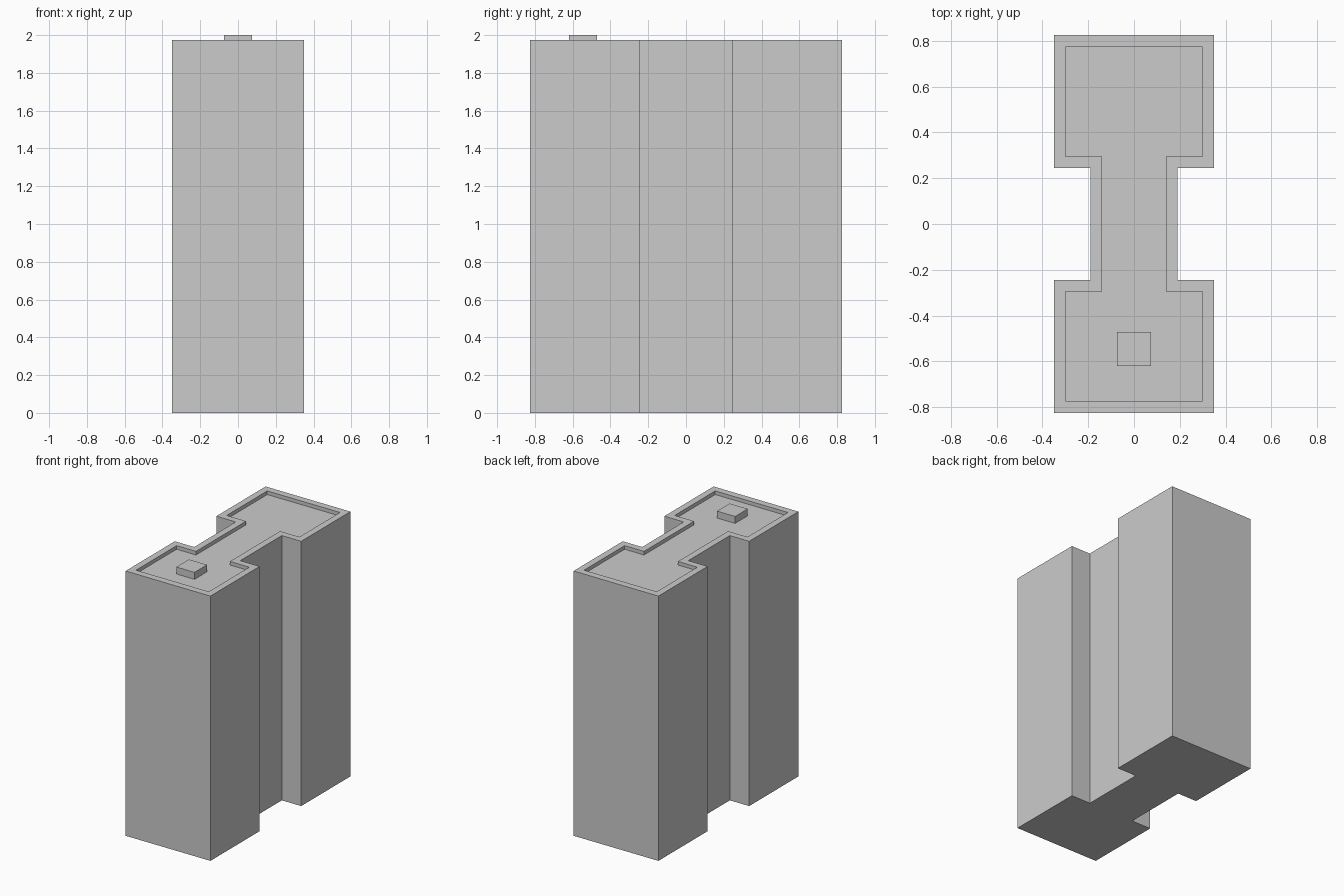
import bpy, bmesh

if "Cube" in bpy.data.objects:
    bpy.data.objects.remove(bpy.data.objects["Cube"])


def loft(name, loops):
    """Skin a stack of matching closed loops and cap both ends."""
    bm = bmesh.new()
    rings = [[bm.verts.new(p) for p in loop] for loop in loops]
    n = len(rings[0])
    for a, b in zip(rings, rings[1:]):
        for i in range(n):
            j = (i + 1) % n
            bm.faces.new((a[i], a[j], b[j], b[i]))
    bm.faces.new(rings[0][::-1])
    bm.faces.new(rings[-1])
    bmesh.ops.recalc_face_normals(bm, faces=bm.faces)
    mesh = bpy.data.meshes.new(name)
    bm.to_mesh(mesh)
    bm.free()
    obj = bpy.data.objects.new(name, mesh)
    bpy.context.collection.objects.link(obj)
    return obj


def dumbbell(half_w, half_l, waist_w, waist_l, z):
    """Symmetric H-shaped floor plan, counter-clockwise, at height z."""
    right = [(half_w, -half_l), (half_w, -waist_l), (waist_w, -waist_l),
             (waist_w, waist_l), (half_w, waist_l), (half_w, half_l)]
    return [(x, y, z) for x, y in right + [(-x, -y) for x, y in right]]


# Tower body with parapet and sunken flat roof
TOP, ROOF = 1.975, 1.948
outer = (0.35, 0.825, 0.19, 0.245)
inner = (0.30, 0.773, 0.14, 0.295)
loft("tower_body", [dumbbell(*outer, 0), dumbbell(*outer, TOP),
                    dumbbell(*inner, TOP), dumbbell(*inner, ROOF)])

# Small rooftop housing on the front wing
square = [(-0.075, -0.62), (0.075, -0.62), (0.075, -0.472), (-0.075, -0.472)]
loft("roof_housing", [[(x, y, z) for x, y in square] for z in (ROOF, 2.0)])
